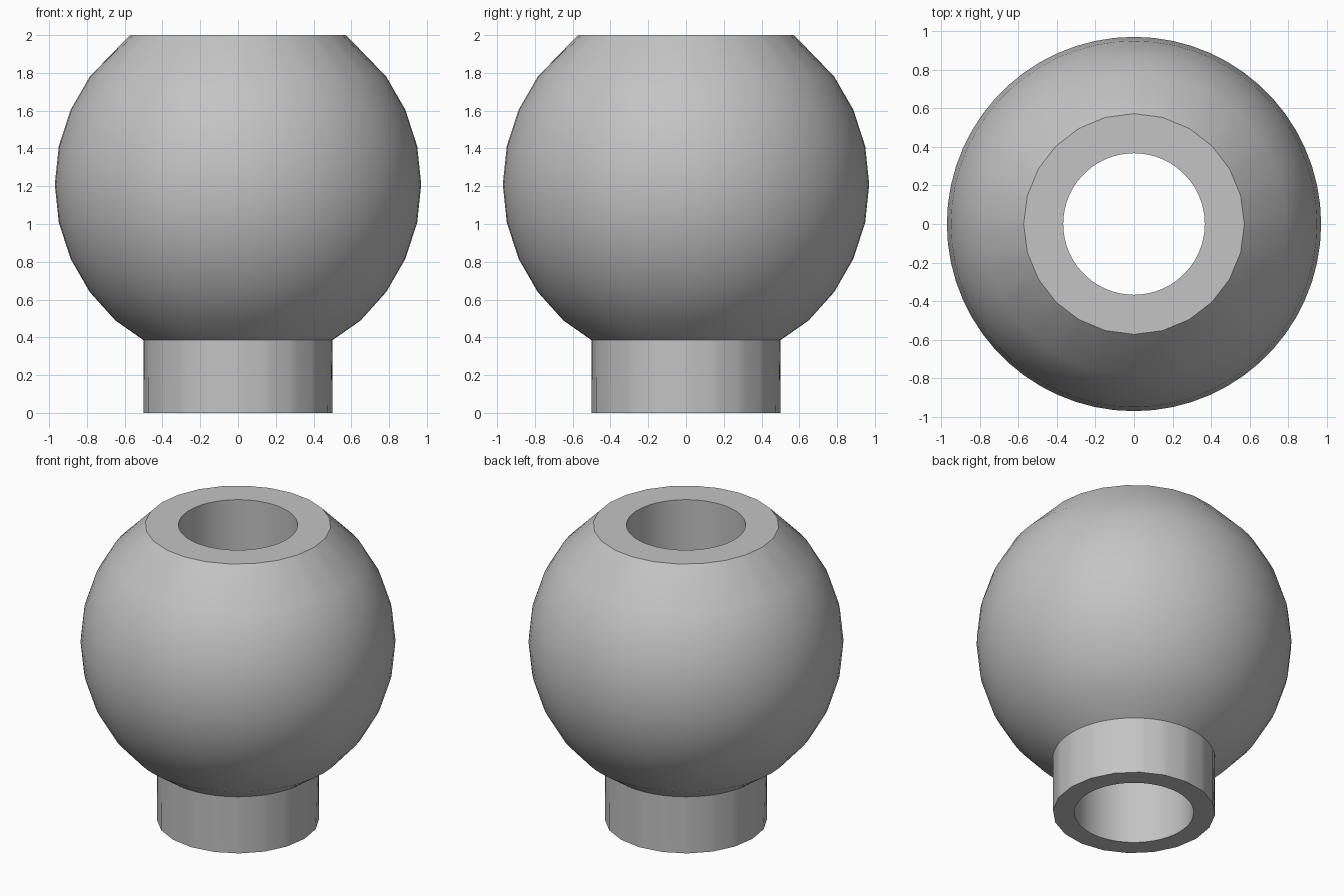
import bpy, bmesh
from math import sin, cos, pi, radians

cube = bpy.data.objects.get("Cube")
if cube:
    bpy.data.objects.remove(cube, do_unlink=True)

SEGMENTS = 120
BALL_RADIUS, BALL_HEIGHT = 0.97, 1.21
HOLE_RADIUS, NECK_RADIUS, NECK_TOP = 0.367, 0.5, 0.385

# Plain grey material
grey = bpy.data.materials.new("grey")
grey.use_nodes = True
colour = (0.55, 0.55, 0.55, 1)
grey.diffuse_color = colour
grey.node_tree.nodes["Principled BSDF"].inputs["Base Color"].default_value = colour


def make_ring(bm, radius, z, sides):
    """Ring of vertices lying on a regular polygon with the given sides."""
    ring, step = [], 2 * pi / sides
    for i in range(SEGMENTS):
        a = 2 * pi * i / SEGMENTS
        r = radius * cos(step / 2) / cos(a % step - step / 2)
        ring.append(bm.verts.new((r * cos(a), r * sin(a), z)))
    return ring


# Closed cross-section: radius, height, number of sides
profile = [(HOLE_RADIUS, 0, 60), (NECK_RADIUS, 0, 20), (NECK_RADIUS, NECK_TOP, 60)]
for degrees in range(-48, 37, 12):
    a = radians(degrees)
    profile.append((BALL_RADIUS * cos(a), BALL_HEIGHT + BALL_RADIUS * sin(a), 60))
profile += [(0.572, 2, 24), (HOLE_RADIUS, 2, 60)]

# Revolve the section into a bored ball with its neck
bm = bmesh.new()
rings = [make_ring(bm, *point) for point in profile]
for k, lower in enumerate(rings):
    upper = rings[(k + 1) % len(rings)]
    for i in range(SEGMENTS):
        j = (i + 1) % SEGMENTS
        bm.faces.new((lower[i], lower[j], upper[j], upper[i]))
bmesh.ops.recalc_face_normals(bm, faces=bm.faces)
mesh = bpy.data.meshes.new("bored_ball_with_neck")
bm.to_mesh(mesh)
bm.free()
mesh.materials.append(grey)

knob = bpy.data.objects.new("bored_ball_with_neck", mesh)
bpy.context.collection.objects.link(knob)
bpy.ops.object.select_all(action="DESELECT")
knob.select_set(True)
bpy.context.view_layer.objects.active = knob
bpy.ops.object.shade_smooth_by_angle(angle=radians(30))
